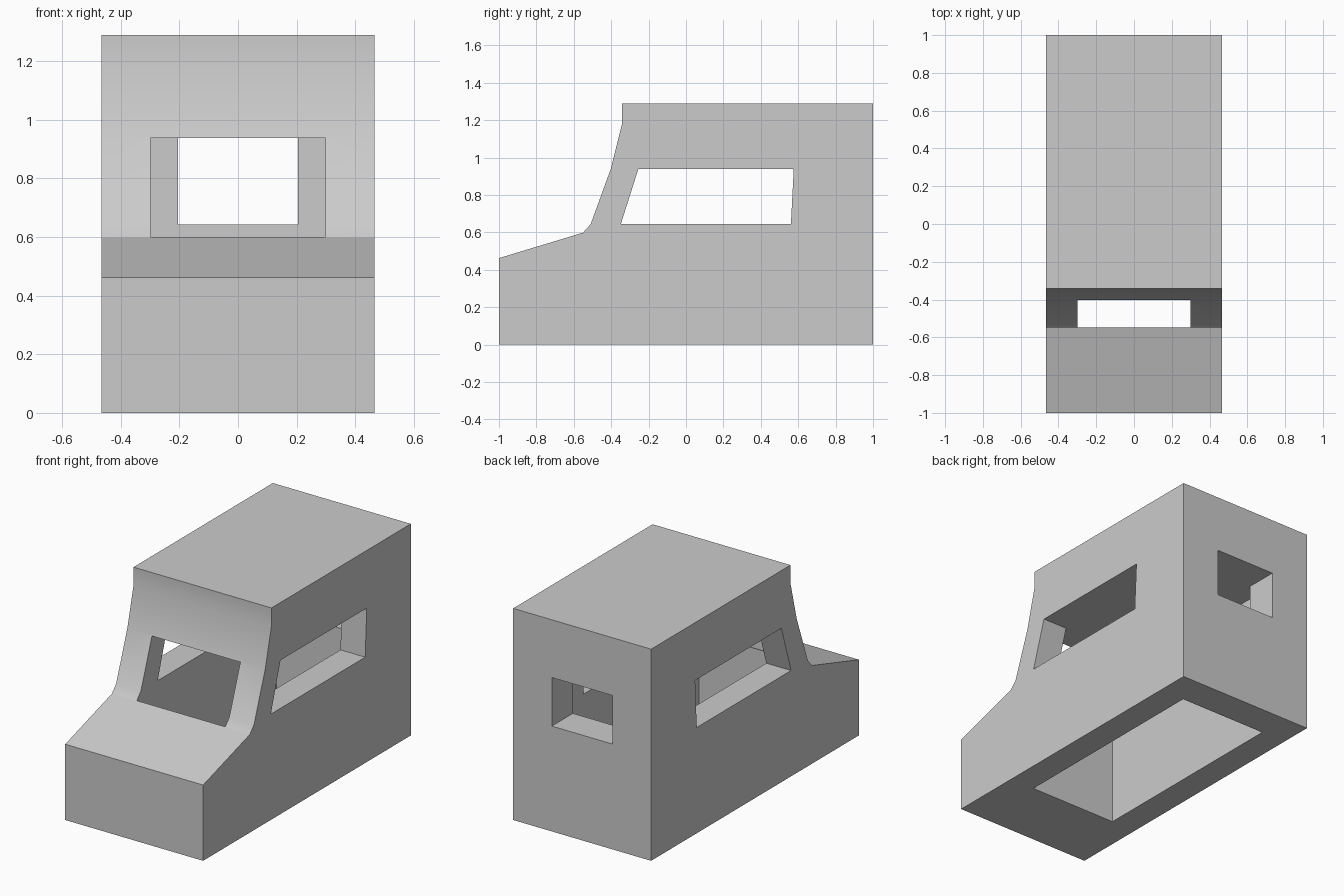
import bpy, bmesh, math
from mathutils import Vector

if "Cube" in bpy.data.objects:
    bpy.data.objects.remove(bpy.data.objects["Cube"])


def prism(name, profile, axis, lo, hi):
    """Extrude a closed 2D profile: axis 'X' reads (y, z), axis 'Y' reads (x, z)."""
    bm = bmesh.new()
    if axis == 'X':
        pts = [Vector((lo, a, b)) for a, b in profile]
        step = Vector((hi - lo, 0, 0))
    else:
        pts = [Vector((a, lo, b)) for a, b in profile]
        step = Vector((0, hi - lo, 0))
    face = bm.faces.new([bm.verts.new(p) for p in pts])
    ext = bmesh.ops.extrude_face_region(bm, geom=[face])
    verts = [g for g in ext['geom'] if isinstance(g, bmesh.types.BMVert)]
    bmesh.ops.translate(bm, verts=verts, vec=step)
    bmesh.ops.recalc_face_normals(bm, faces=bm.faces)
    mesh = bpy.data.meshes.new(name)
    bm.to_mesh(mesh)
    bm.free()
    obj = bpy.data.objects.new(name, mesh)
    bpy.context.collection.objects.link(obj)
    return obj


HALF = 0.465
CEILING = 0.938

# Cab body: side silhouette extruded across the width
body = prism("cab_body", [
    (-1, 0), (1, 0), (1, 1.29), (-0.342, 1.29), (-0.342, 1.18),
    (-0.402, 0.94), (-0.51, 0.643), (-0.551, 0.598), (-1, 0.462)],
    'X', -HALF, HALF)

# Interior open at the bottom; it breaks through the slope as the windshield
cabin = prism("cabin_cutter", [
    (-0.549, -0.2), (0.797, -0.2), (0.797, CEILING), (-0.549, CEILING)],
    'X', -0.298, 0.298)

# Side windows, cut straight through both walls
side = prism("side_window_cutter", [
    (-0.348, 0.645), (0.561, 0.645), (0.576, CEILING), (-0.255, CEILING)],
    'X', -0.7, 0.7)

# Rear window
rear = prism("rear_window_cutter", [
    (-0.205, 0.642), (0.205, 0.642), (0.205, CEILING), (-0.205, CEILING)],
    'Y', 0.5, 1.3)

bpy.context.view_layer.objects.active = body
body.select_set(True)
for cutter in (cabin, side, rear):
    mod = body.modifiers.new(cutter.name, 'BOOLEAN')
    mod.operation = 'DIFFERENCE'
    mod.solver = 'EXACT'
    mod.object = cutter
    bpy.ops.object.modifier_apply(modifier=mod.name)
    bpy.data.objects.remove(cutter, do_unlink=True)

# Soft shading along the windshield slope, crisp edges elsewhere
bpy.ops.object.shade_smooth_by_angle(angle=math.radians(30))
